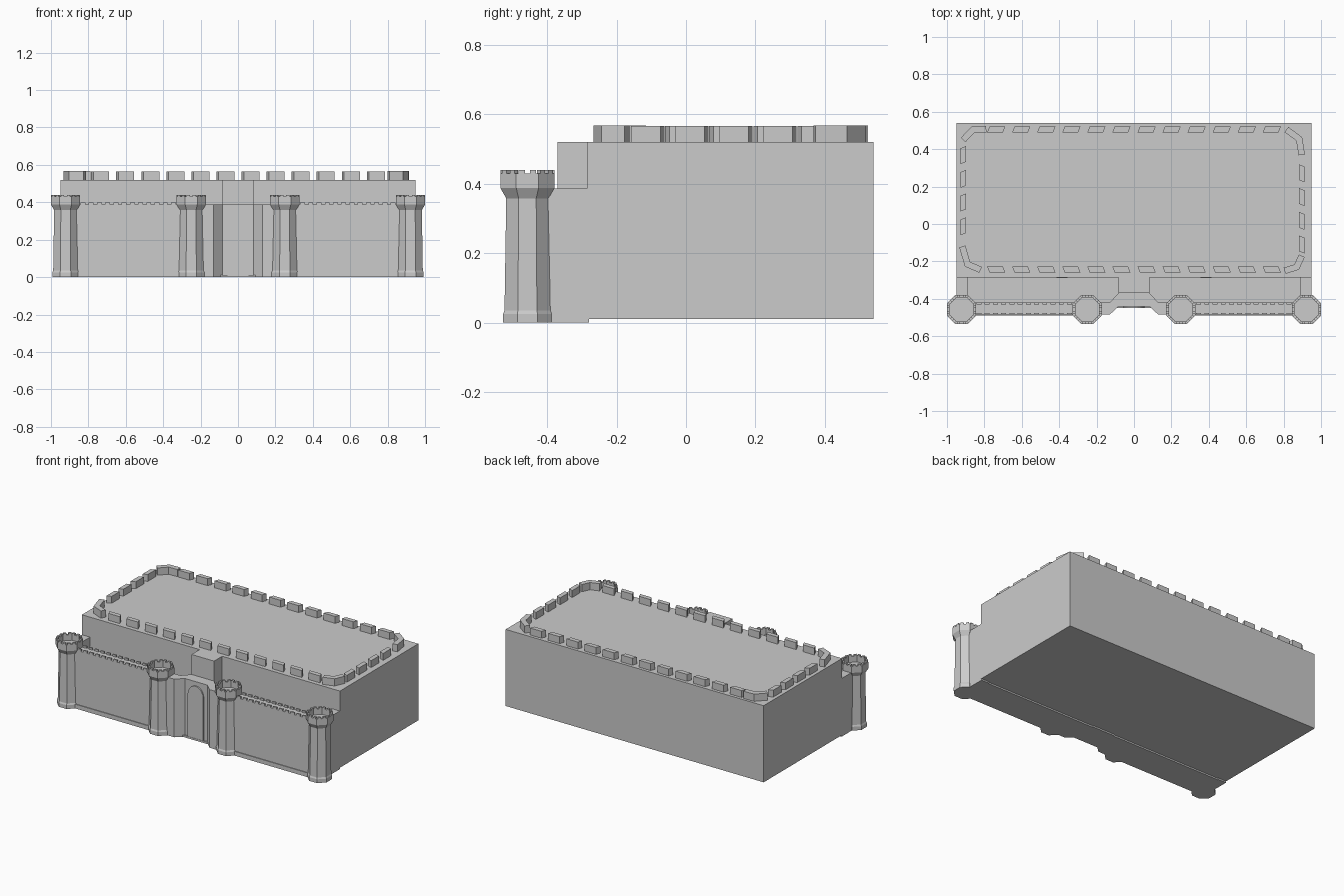
import bpy, bmesh, math
from mathutils import Vector

if "Cube" in bpy.data.objects:
    bpy.data.objects.remove(bpy.data.objects["Cube"])


def finish(name, bm):
    bmesh.ops.recalc_face_normals(bm, faces=bm.faces)
    me = bpy.data.meshes.new(name)
    bm.to_mesh(me)
    bm.free()
    ob = bpy.data.objects.new(name, me)
    bpy.context.collection.objects.link(ob)
    return ob


def add_prism(bm, pts, z0, z1):
    lo = [bm.verts.new((x, y, z0)) for x, y in pts]
    hi = [bm.verts.new((x, y, z1)) for x, y in pts]
    bm.faces.new(lo[::-1])
    bm.faces.new(hi)
    n = len(pts)
    for i in range(n):
        j = (i + 1) % n
        bm.faces.new((lo[i], lo[j], hi[j], hi[i]))


def rect(x0, x1, y0, y1):
    return [(x0, y0), (x1, y0), (x1, y1), (x0, y1)]


def prisms(name, items):
    bm = bmesh.new()
    for pts, z0, z1 in items:
        add_prism(bm, pts, z0, z1)
    return finish(name, bm)


def strip(path, t):
    # mitred outline around an open path
    p = [Vector(q) for q in path]
    left, right = [], []
    for i, q in enumerate(p):
        a = (q - p[i - 1]).normalized() if i else (p[1] - q).normalized()
        b = (p[i + 1] - q).normalized() if i < len(p) - 1 else a
        n = Vector((-(a + b).y, (a + b).x)).normalized() * t / 2
        n /= max(0.5, n.normalized().dot(Vector((-a.y, a.x))))
        left.append(tuple(q + n))
        right.append(tuple(q - n))
    return left + right[::-1]


# main block and courtyard floor
prisms("main_block", [(rect(-0.95, 0.95, -0.285, 0.54), 0.01, 0.52)])
prisms("courtyard_floor", [(rect(-0.94, 0.94, -0.45, -0.285), 0.0, 0.012)])

# roof merlons, slightly skewed along each run
roof = []
w, t, k = 0.042, 0.015, 0.006
for i in range(12):
    x = -0.737 + i * 0.134
    for y, s in ((-0.243, 1), (0.505, -1)):
        roof.append(([(x - w + k * s, y - t), (x + w + k * s, y - t),
                      (x + w - k * s, y + t), (x - w - k * s, y + t)], 0.52, 0.566))
for i in range(4):
    for x, y, s in ((0.897, -0.11 + i * 0.127, 1), (-0.912, -0.012 + i * 0.127, -1)):
        roof.append(([(x - t, y - w + k * s), (x + t, y - w - k * s),
                      (x + t, y + w - k * s), (x - t, y + w + k * s)], 0.52, 0.566))
prisms("roof_merlons", roof)

# bent corner merlons
corners = [[(-0.918, -0.12), (-0.89, -0.215), (-0.82, -0.245)],
           [(0.805, -0.25), (0.87, -0.23), (0.897, -0.17)],
           [(0.815, 0.505), (0.883, 0.455), (0.897, 0.37)],
           [(-0.79, 0.507), (-0.86, 0.505), (-0.913, 0.45)]]
prisms("roof_corner_merlons", [(strip(c, 0.034), 0.52, 0.568) for c in corners])

# gatehouse: passage block plus stepped-back front
prisms("gate_passage", [(rect(-0.083, 0.083, -0.37, -0.28), 0.0, 0.52)])
half = [(0.25, -0.42), (0.25, -0.485), (0.13, -0.485), (0.083, -0.44)]
back = [(0.083, -0.37), (0.13, -0.42)]
outline = half + [(-x, y) for x, y in half[::-1]] + [(-x, y) for x, y in back[::-1]] + back
prisms("gate_front", [(outline, 0.0, 0.387)])

# arched gate door
bm = bmesh.new()
arch = [(-0.057, 0.0), (0.057, 0.0)]
arch += [(0.057 * math.cos(a * math.pi / 10), 0.295 + 0.065 * math.sin(a * math.pi / 10))
         for a in range(11)]
add_prism(bm, arch, 0.43, 0.448)
for v in bm.verts:
    v.co = (v.co.x, -v.co.z, v.co.y)
finish("gate_door", bm)

walls, crenels, doors = [], [], []
for s in (-1, 1):
    # curtain wall, side wall and tiny battlements on both wall edges
    walls.append((rect(s * 0.25, s * 0.92, -0.485, -0.42), 0.0, 0.387))
    walls.append((rect(s * 0.25, s * 0.92, -0.49, -0.42), 0.0, 0.028))
    walls.append((rect(s * 0.89, s * 0.949, -0.455, -0.28), 0.0, 0.387))
    for i in range(12):
        x = s * (0.345 + i * 0.044)
        for y in (-0.48, -0.425):
            crenels.append((rect(x - 0.013, x + 0.013, y - 0.005, y + 0.005), 0.38, 0.4))
    # courtyard doors
    doors.append((rect(s * 0.355, s * 0.415, -0.29, -0.28), 0.01, 0.2))
prisms("curtain_walls", walls)
prisms("wall_battlements", crenels)
prisms("courtyard_doors", doors)

# octagonal towers with a hollow crown (apothem, height)
PROFILE = [(0.07, 0.0), (0.07, 0.025), (0.066, 0.035), (0.061, 0.358),
           (0.078, 0.388), (0.078, 0.43), (0.064, 0.43), (0.064, 0.392)]


def tower(name, cx, cy):
    bm = bmesh.new()
    rings = []
    for ap, z in PROFILE:
        r = ap / math.cos(math.pi / 8)
        rings.append([bm.verts.new((cx + r * math.cos((i + 0.5) * math.pi / 4),
                                    cy + r * math.sin((i + 0.5) * math.pi / 4), z))
                      for i in range(8)])
    for a, b in zip(rings, rings[1:]):
        for i in range(8):
            j = (i + 1) % 8
            bm.faces.new((a[i], a[j], b[j], b[i]))
    bm.faces.new(rings[0][::-1])
    bm.faces.new(rings[-1])
    # two small crenels on every side
    for i in range(8):
        c, s = math.cos(i * math.pi / 4), math.sin(i * math.pi / 4)
        for o in (-0.016, 0.016):
            pts = rect(0.064, 0.078, o - 0.009, o + 0.009)
            add_prism(bm, [(cx + x * c - y * s, cy + x * s + y * c) for x, y in pts],
                      0.428, 0.44)
    finish(name, bm)


for side, s in (("left", -1), ("right", 1)):
    tower(side + "_corner_tower", s * 0.922, -0.457)
    tower(side + "_gate_tower", s * 0.25, -0.457)
